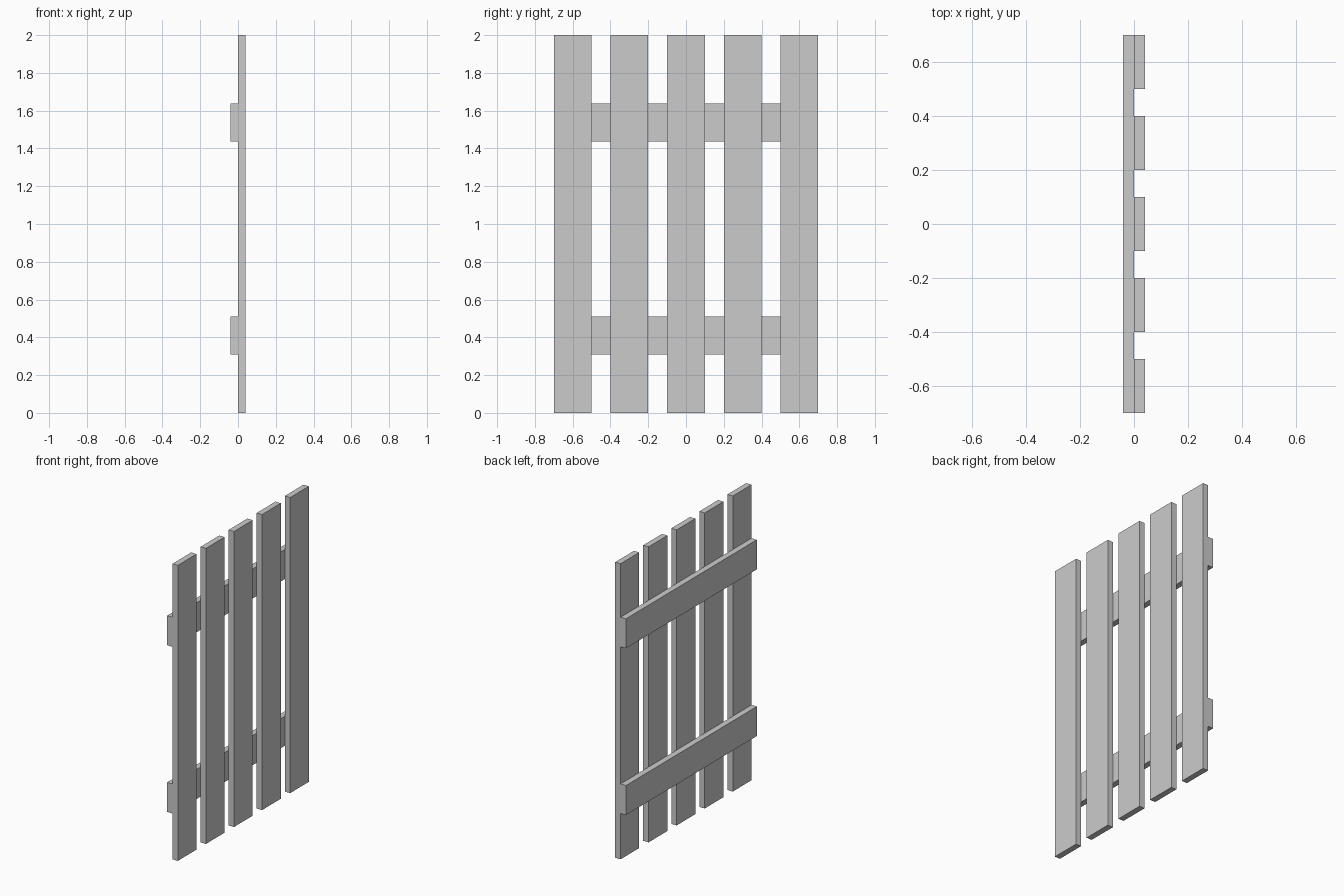
import bpy

if "Cube" in bpy.data.objects:
    bpy.data.objects.remove(bpy.data.objects["Cube"])


def box(name, lo, hi):
    """Axis-aligned board between two corners."""
    centre = [(a + b) / 2 for a, b in zip(lo, hi)]
    bpy.ops.mesh.primitive_cube_add(size=1, location=centre)
    ob = bpy.context.object
    ob.name = name
    ob.scale = [b - a for a, b in zip(lo, hi)]
    bpy.ops.object.transform_apply(location=False, rotation=False, scale=True)
    return ob


THICK = 0.04

# Five upright planks
for i in range(5):
    y = -0.6 + 0.3 * i
    box(f"plank_{i + 1}", (0, y - 0.1, 0), (THICK, y + 0.1, 2))

# Two cross rails behind the planks
for name, z in (("lower_rail", 0.31), ("upper_rail", 1.438)):
    box(name, (-THICK, -0.7, z), (0, 0.7, z + 0.2))
